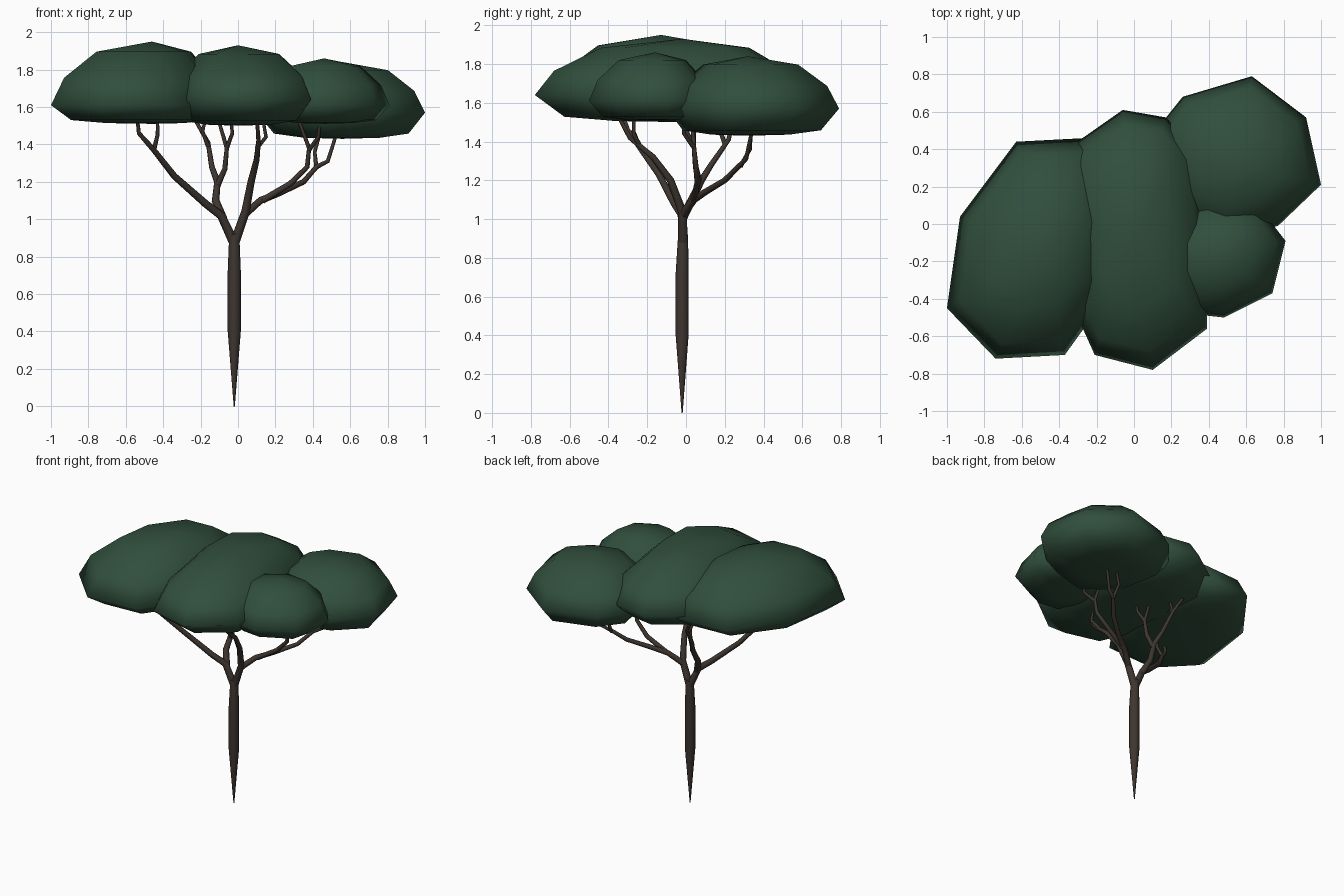
import bpy
import bmesh
from mathutils import Vector

cube = bpy.data.objects.get("Cube")
if cube:
    bpy.data.objects.remove(cube, do_unlink=True)


def make_material(name, rgb):
    mat = bpy.data.materials.new(name)
    color = (*rgb, 1)
    mat.diffuse_color = color
    mat.use_nodes = True
    bsdf = mat.node_tree.nodes["Principled BSDF"]
    bsdf.inputs["Base Color"].default_value = color
    bsdf.inputs["Roughness"].default_value = 0.9
    return mat


leaf_green = make_material("leaf green", (0.03, 0.077, 0.046))
bark_brown = make_material("bark brown", (0.048, 0.036, 0.029))


def finish(name, bm, material):
    """Turn a bmesh into a smooth shaded, single-colour object."""
    bmesh.ops.recalc_face_normals(bm, faces=bm.faces)
    mesh = bpy.data.meshes.new(name)
    bm.to_mesh(mesh)
    bm.free()
    mesh.materials.append(material)
    for polygon in mesh.polygons:
        polygon.use_smooth = True
    obj = bpy.data.objects.new(name, mesh)
    bpy.context.collection.objects.link(obj)
    return obj


def bridge(bm, lower, upper):
    count = len(lower)
    for i in range(count):
        j = (i + 1) % count
        bm.faces.new((lower[i], lower[j], upper[j], upper[i]))


def fan(bm, ring, tip):
    for i, vert in enumerate(ring):
        bm.faces.new((vert, ring[(i + 1) % len(ring)], tip))


def canopy(name, outline, centre, bottom, rim, top):
    """Flattened dome: the rim outline shrinks towards a peak and a flat underside."""
    bm = bmesh.new()
    middle = Vector(centre)
    under = rim - bottom
    over = top - rim
    levels = [(0.45, bottom + under * 0.04), (0.8, bottom + under * 0.2),
              (1.0, rim), (0.87, rim + over * 0.43), (0.55, rim + over * 0.84)]
    rings = []
    for scale, z in levels:
        points = [middle.lerp(Vector(p), scale) for p in outline]
        rings.append([bm.verts.new((p.x, p.y, z)) for p in points])
    for lower, upper in zip(rings, rings[1:]):
        bridge(bm, lower, upper)
    fan(bm, rings[0], bm.verts.new((*centre, bottom)))
    fan(bm, rings[-1], bm.verts.new((*centre, top)))
    return finish(name, bm, leaf_green)


def limb(name, path, radii, sides=8):
    """Tapered tube along a path, with radii interpolated between the given ones."""
    curve = bpy.data.curves.new(name, "CURVE")
    curve.dimensions = "3D"
    curve.bevel_depth = 1.0
    curve.bevel_resolution = (sides - 4) // 2
    curve.use_fill_caps = True
    spline = curve.splines.new("POLY")
    spline.points.add(len(path) - 1)
    for i, (point, target) in enumerate(zip(spline.points, path)):
        point.co = (*target, 1)
        if len(radii) == len(path):
            point.radius = radii[i]
        else:
            t = i / (len(path) - 1)
            point.radius = radii[0] * (1 - t) + radii[-1] * t
    spline.use_smooth = True
    curve.materials.append(bark_brown)
    obj = bpy.data.objects.new(name, curve)
    bpy.context.collection.objects.link(obj)
    bpy.ops.object.select_all(action="DESELECT")
    obj.select_set(True)
    bpy.context.view_layer.objects.active = obj
    bpy.ops.object.convert(target="MESH")
    return obj


# Leaf crowns
canopy("left_crown",
       [(-1, -.45), (-.74, -.72), (-.37, -.70), (-.14, -.38), (-.08, .1),
        (-.25, .46), (-.63, .44), (-.93, .04)],
       (-.46, -.13), 1.51, 1.61, 1.95)
canopy("middle_crown",
       [(-.21, -.70), (.10, -.78), (.39, -.56), (.40, -.1), (.32, .4),
        (.17, .57), (-.06, .61), (-.36, .40), (-.38, -.1), (-.3, -.5)],
       (0, -.02), 1.5, 1.64, 1.93)
canopy("back_crown",
       [(.63, .79), (.26, .68), (.1, .48), (.17, .1), (.45, -.1),
        (.77, -.01), (1, .21), (.92, .57)],
       (.56, .32), 1.43, 1.57, 1.84)
canopy("small_crown",
       [(.48, -.50), (.74, -.37), (.81, -.09), (.67, .09), (.38, .13),
        (.14, -.05), (.14, -.32), (.3, -.48)],
       (.46, -.16), 1.51, 1.61, 1.86)

# Trunk, pointed at the foot
limb("trunk",
     [(-.02, -.02, 0), (-.02, -.02, .4), (-.02, -.02, .72), (-.02, -.015, .92)],
     [.003, .035, .035, .027], 10)

# Left fork and its twigs
limb("left_branch",
     [(-.02, -.015, .87), (-.09, -.02, 1.02), (-.17, -.06, 1.08), (-.34, -.14, 1.23),
      (-.45, -.24, 1.37), (-.53, -.3, 1.46), (-.54, -.33, 1.55)], [.026, .009])
limb("left_twig", [(-.45, -.24, 1.37), (-.43, -.27, 1.45), (-.43, -.27, 1.55)], [.013, .008])
limb("left_back_branch",
     [(-.08, -.02, 1), (-.12, .03, 1.1), (-.11, .08, 1.2), (-.14, .13, 1.28),
      (-.16, .22, 1.41), (-.24, .25, 1.55)], [.024, .009])
limb("left_back_twig", [(-.16, .2, 1.39), (-.19, .17, 1.47), (-.17, .16, 1.55)], [.012, .008])
limb("left_inner_branch",
     [(-.11, .07, 1.18), (-.07, .05, 1.27), (-.06, .04, 1.38), (-.11, .04, 1.55)], [.018, .009])
limb("left_inner_twig", [(-.06, .04, 1.38), (-.03, .0, 1.46), (-.04, -.02, 1.55)], [.012, .008])

# Right fork and its twigs
limb("right_branch",
     [(-.02, -.015, .87), (.04, -.02, 1.04), (.07, -.08, 1.2), (.10, -.17, 1.32),
      (.11, -.29, 1.42), (.10, -.36, 1.55)], [.026, .009])
limb("right_twig", [(.10, -.24, 1.38), (.15, -.27, 1.44), (.13, -.27, 1.55)], [.013, .008])
limb("right_outer_branch",
     [(.03, -.02, 1.02), (.12, .04, 1.1), (.22, .1, 1.14), (.35, .2, 1.2), (.42, .28, 1.28),
      (.48, .31, 1.31), (.54, .35, 1.5)], [.022, .009])
limb("right_outer_twig", [(.42, .28, 1.27), (.41, .33, 1.36), (.45, .34, 1.5)], [.012, .008])
limb("right_middle_branch",
     [(.13, .04, 1.1), (.28, .06, 1.19), (.37, .05, 1.28), (.38, .04, 1.38),
      (.32, .03, 1.54)], [.018, .009])
limb("right_middle_twig", [(.38, .04, 1.37), (.43, -.01, 1.44), (.44, -.02, 1.55)], [.012, .008])
